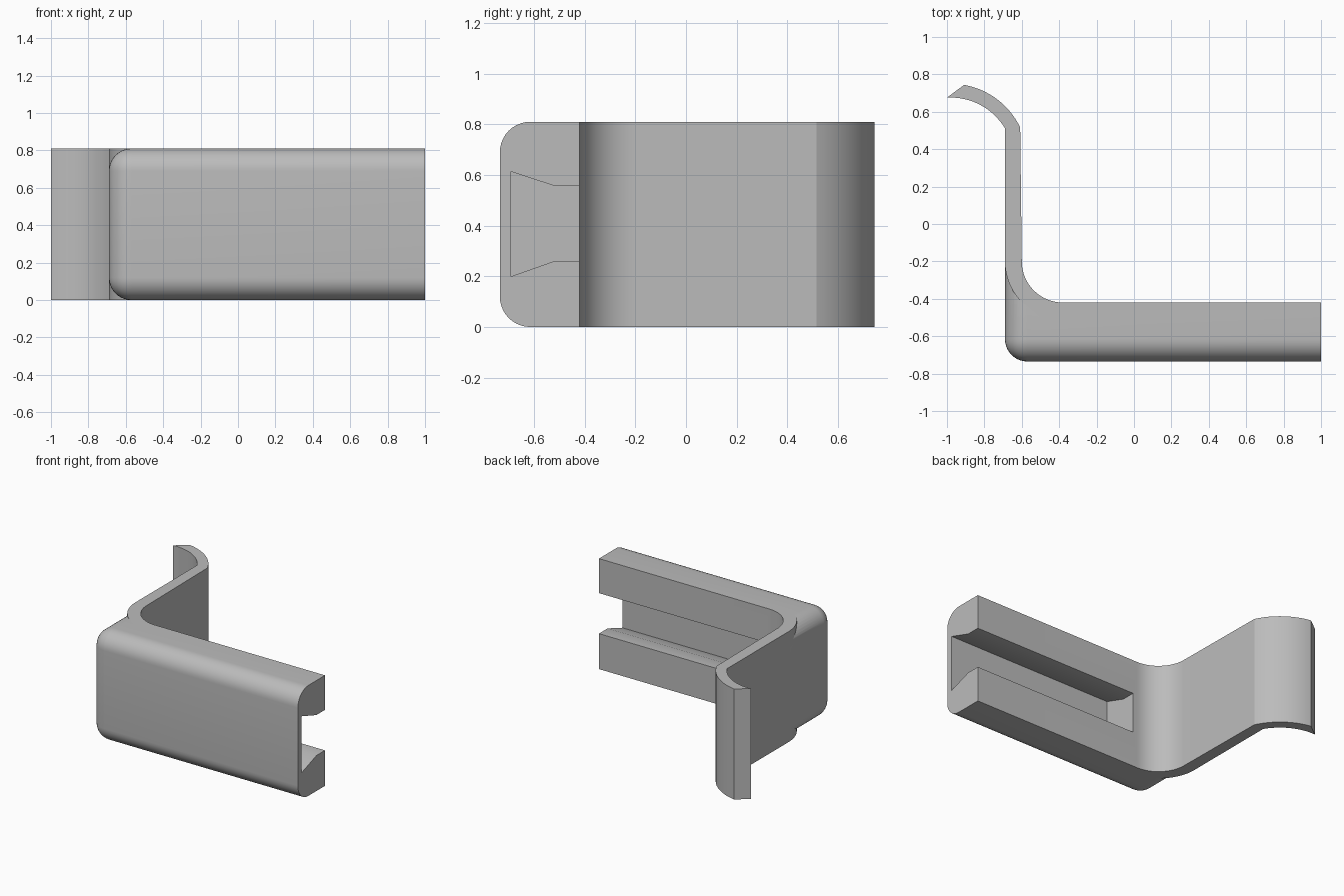
import bpy
import bmesh
from math import radians, cos, sin
from mathutils import Matrix

old = bpy.data.objects.get("Cube")
if old:
    bpy.data.objects.remove(old, do_unlink=True)

HEIGHT = 0.81
BACK = -0.42      # rear face of the rail block
LEFT, FRONT = -0.69, -0.735

grey = bpy.data.materials.new("plain grey")
grey.use_nodes = True
grey.diffuse_color = (0.5, 0.5, 0.5, 1)
grey.node_tree.nodes["Principled BSDF"].inputs["Base Color"].default_value = (0.5, 0.5, 0.5, 1)


def arc(cx, cy, r, start, end, steps=16):
    angles = [radians(start + (end - start) * i / steps) for i in range(steps + 1)]
    return [(cx + r * cos(a), cy + r * sin(a)) for a in angles]


def make_object(name, bm):
    bmesh.ops.recalc_face_normals(bm, faces=bm.faces[:])
    mesh = bpy.data.meshes.new(name)
    bm.to_mesh(mesh)
    bm.free()
    mesh.materials.append(grey)
    obj = bpy.data.objects.new(name, mesh)
    bpy.context.collection.objects.link(obj)
    return obj


def prism(name, points, low, high, along_x=False):
    """Extrude an outline along z, or a (y, z) outline along x."""
    bm = bmesh.new()
    place = (lambda a, b: (low, a, b)) if along_x else (lambda a, b: (a, b, low))
    face = bm.faces.new([bm.verts.new(place(a, b)) for a, b in points])
    moved = bmesh.ops.extrude_face_region(bm, geom=[face])["geom"]
    step = (high - low, 0, 0) if along_x else (0, 0, high - low)
    bmesh.ops.translate(bm, vec=step, verts=[v for v in moved if isinstance(v, bmesh.types.BMVert)])
    return make_object(name, bm)


def combine(target, other, operation):
    other.hide_render = True
    mod = target.modifiers.new(operation, "BOOLEAN")
    mod.operation = operation
    mod.solver = "EXACT"
    mod.object = other
    bpy.context.view_layer.objects.active = target
    bpy.ops.object.modifier_apply(modifier=mod.name)
    bpy.data.objects.remove(other, do_unlink=True)


# Rail block with rounded front and end edges
bm = bmesh.new()
size = (1.9, 0.95, HEIGHT)
centre = (LEFT + size[0] / 2, FRONT + size[1] / 2, HEIGHT / 2)
bmesh.ops.create_cube(bm, size=1, matrix=Matrix.Translation(centre) @ Matrix.Diagonal((*size, 1)))


def is_rounded(edge):
    mid = (edge.verts[0].co + edge.verts[1].co) / 2
    on_front, on_left = abs(mid.y - FRONT) < 0.01, abs(mid.x - LEFT) < 0.01
    on_cap = abs(mid.z - HEIGHT / 2) > 0.3
    return (on_front and on_left) or ((on_front or on_left) and on_cap)


bmesh.ops.bevel(bm, geom=[e for e in bm.edges if is_rounded(e)], offset=0.12,
                offset_type="OFFSET", segments=10, profile=0.5, affect="EDGES")
bracket = make_object("clip_bracket", bm)

# Trim the block to its plan, leaving a corner under the arm
plan = [(-0.9, -0.9), (1, -0.9), (1, BACK), (-0.55, BACK), (-0.65, -0.22), (-0.9, -0.22)]
combine(bracket, prism("plan_trim", plan, -0.1, HEIGHT + 0.1), "INTERSECT")

# Upright arm with curved root and hooked tip
outline = arc(-0.38, -0.2, 0.31, 225, 180)
outline += arc(-0.98, 0.338, 0.338, 30.7, 93.4)
outline += arc(-0.98, 0.338, 0.412, 80, 25.6)
outline += arc(-0.38, -0.2, 0.22, 180, 270)
outline += [(-0.38, -0.5), (-0.5, -0.5)]
combine(bracket, prism("hook_arm", outline, 0, HEIGHT), "UNION")

# Flared slot, open at the back and at one end
slot = [(-0.69, 0.2), (-0.52, 0.26), (-0.3, 0.26), (-0.3, 0.557), (-0.52, 0.557), (-0.69, 0.613)]
combine(bracket, prism("slot_cutter", slot, -0.345, 1.2, along_x=True), "DIFFERENCE")

bpy.ops.object.select_all(action="DESELECT")
bracket.select_set(True)
bpy.context.view_layer.objects.active = bracket
bpy.ops.object.shade_smooth_by_angle(angle=radians(25))
